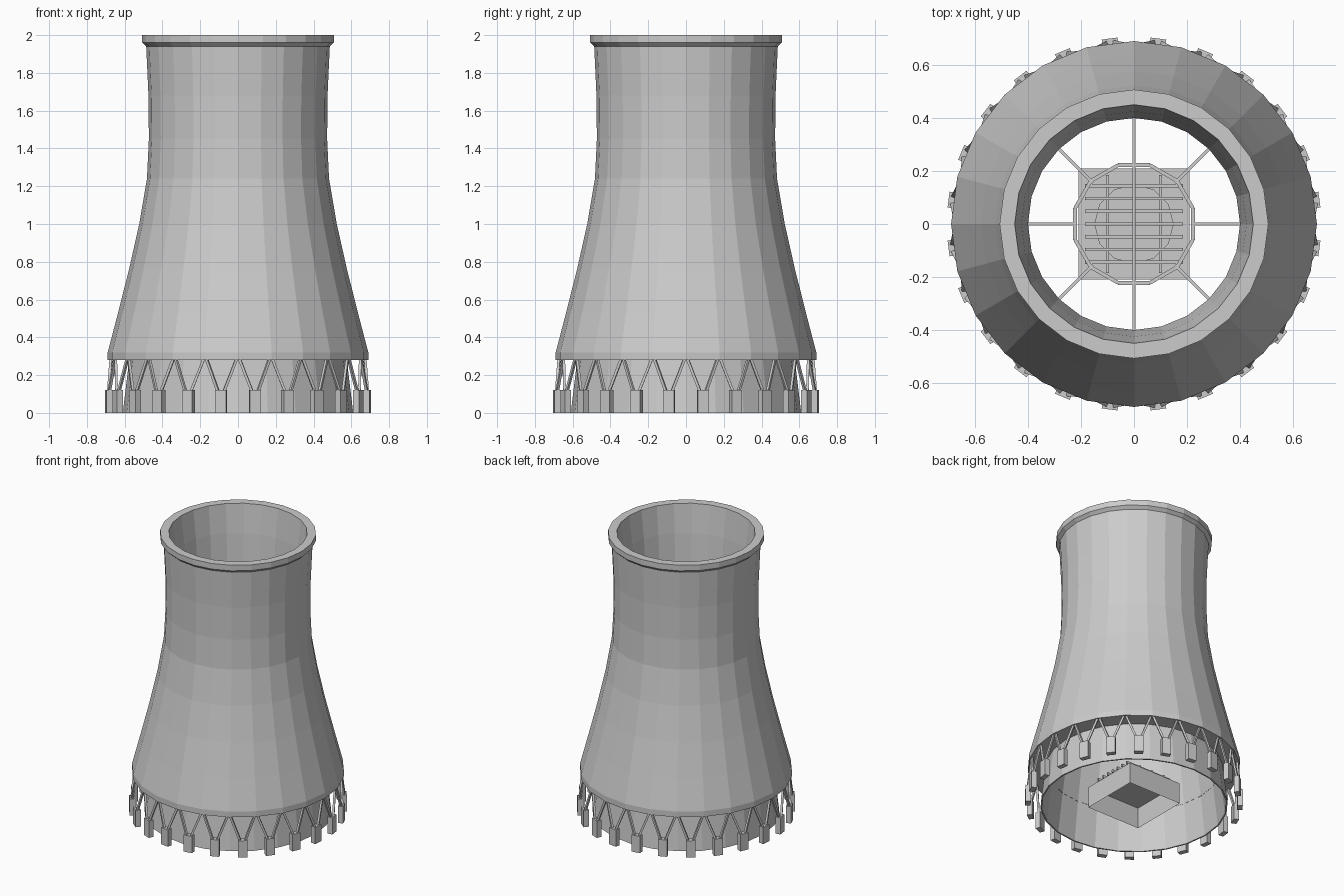
import bpy, bmesh
from math import sin, cos, pi, radians
from mathutils import Vector, Matrix

if "Cube" in bpy.data.objects:
    bpy.data.objects.remove(bpy.data.objects["Cube"])

SIDES = 24


def make(name, bm, smooth=None):
    me = bpy.data.meshes.new(name)
    bmesh.ops.recalc_face_normals(bm, faces=bm.faces)
    bm.to_mesh(me)
    bm.free()
    ob = bpy.data.objects.new(name, me)
    bpy.context.collection.objects.link(ob)
    return ob


def lathe(name, profile, n=SIDES, closed=False):
    """Revolve (radius, height) points around z with flat sides."""
    bm = bmesh.new()
    rings = [[bm.verts.new((r * cos(2 * pi * i / n), r * sin(2 * pi * i / n), z))
              for i in range(n)] for r, z in profile]
    pairs = list(zip(rings, rings[1:]))
    if closed:
        pairs.append((rings[-1], rings[0]))
    for a, b in pairs:
        for i in range(n):
            j = (i + 1) % n
            bm.faces.new((a[i], a[j], b[j], b[i]))
    return make(name, bm)


def add_box(bm, size, loc, rot=Matrix()):
    m = Matrix.Translation(loc) @ rot @ Matrix.Diagonal((*size, 1))
    return bmesh.ops.create_cube(bm, size=1, matrix=m)["verts"]


def add_bar(bm, a, b, w):
    """Square bar between two points."""
    a, b = Vector(a), Vector(b)
    d = b - a
    add_box(bm, (w, w, d.length), (a + b) / 2,
            d.to_track_quat('Z', 'Y').to_matrix().to_4x4())


def polar(r, deg, z):
    return (r * cos(radians(deg)), r * sin(radians(deg)), z)


# Tower shell: outer skin, rim lip, then inner liner running down to the ground
outer = [(0.69, 0.28), (0.69, 0.32), (0.635, 0.53), (0.577, 0.76), (0.523, 1.0),
         (0.482, 1.24), (0.472, 1.45), (0.474, 1.68), (0.486, 1.94),
         (0.507, 1.96), (0.507, 2.0)]
inner = [(0.45, 2.0), (0.425, 1.8), (0.40, 1.5), (0.405, 1.35), (0.44, 1.1),
         (0.50, 0.75), (0.565, 0.28)]
lathe("tower_shell", outer + inner, closed=True)

# Thin basin wall below the shell
lathe("basin_wall", [(0.61, 0.0), (0.575, 0.29), (0.565, 0.29), (0.60, 0.0)], closed=True)

# Footing blocks and V-shaped support struts
feet, struts = bmesh.new(), bmesh.new()
for k in range(24):
    ang = 7.5 + 15 * k
    add_box(feet, (0.035, 0.06, 0.12), polar(0.688, ang, 0.06),
            Matrix.Rotation(radians(ang), 4, 'Z'))
    for s in (-1, 1):
        add_bar(struts, polar(0.69, ang + s * 1.2, 0.11),
                polar(0.672, ang + s * 7, 0.29), 0.014)
make("footing_blocks", feet)
make("support_struts", struts)

# Central fill box, open underneath
bm = bmesh.new()
add_box(bm, (0.42, 0.42, 0.15), (0, 0, 0.075))
bm.faces.ensure_lookup_table()
bmesh.ops.delete(bm, geom=[min(bm.faces, key=lambda f: f.calc_center_median().z)],
                 context='FACES')
make("fill_box", bm)

# Low round drum on the box
lathe("fill_drum", [(0.0, 0.15), (0.15, 0.15), (0.15, 0.17), (0.0, 0.17)], n=12)

# Slatted grate over the box
bm = bmesh.new()
for k in range(-3, 4):
    add_box(bm, (0.37, 0.012, 0.02), (0, k * 0.048, 0.19))
for x in (-0.1, 0, 0.1):
    add_box(bm, (0.012, 0.37, 0.012), (x, 0, 0.175))
make("slat_grate", bm)

# Distribution pipes: ring and eight spokes to the shell
bm = bmesh.new()
for k in range(12):
    add_bar(bm, polar(0.23, 15 + 30 * k, 0.65), polar(0.23, 45 + 30 * k, 0.65), 0.014)
for k in range(8):
    r0 = 0.0 if k in (2, 6) else 0.22
    add_bar(bm, polar(r0, 45 * k, 0.65), polar(0.51, 45 * k, 0.65), 0.011)
make("distribution_pipes", bm)
